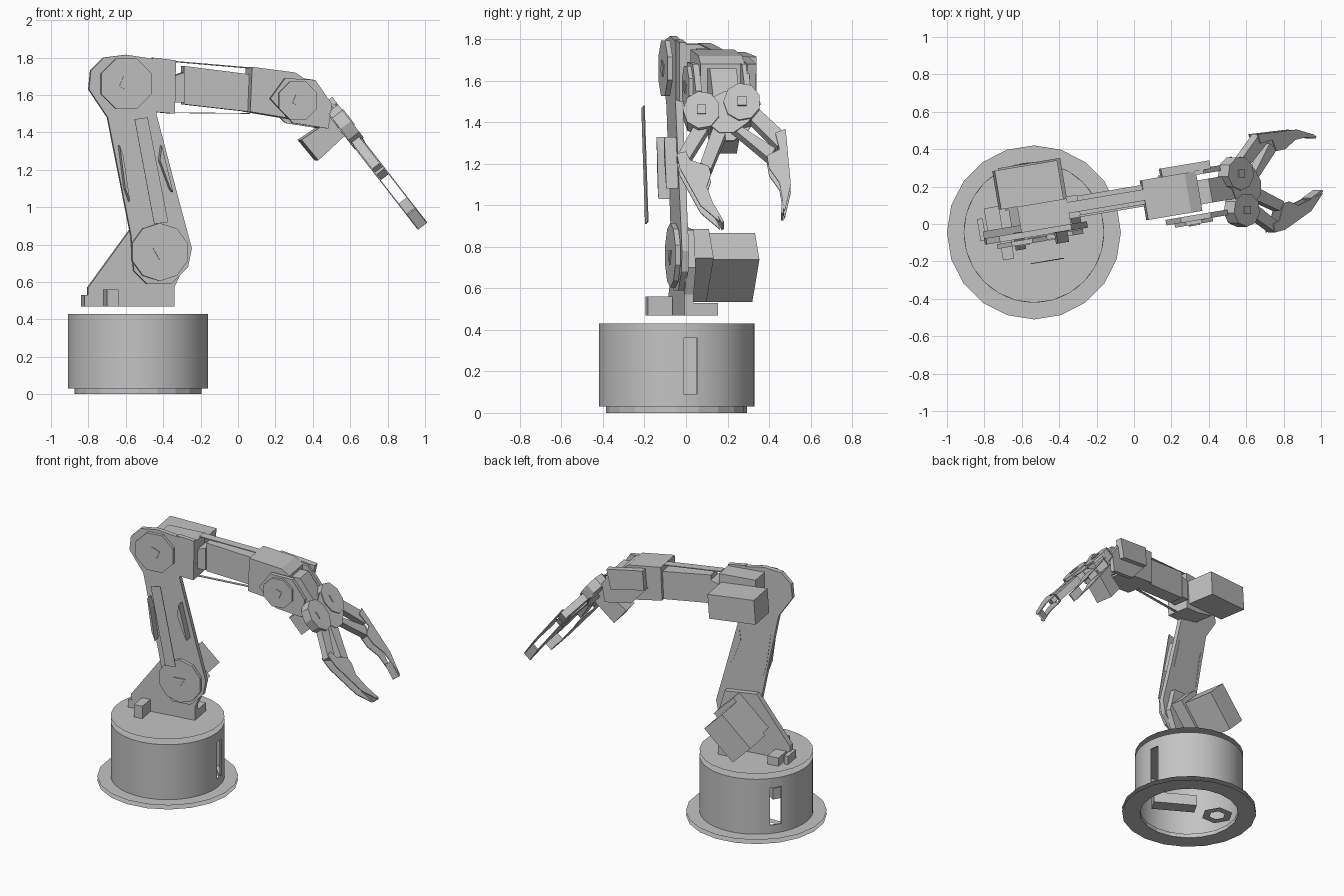
import bpy, bmesh
from math import radians, sin, cos, tau
from mathutils import Vector

cube = bpy.data.objects.get("Cube")
if cube:
    bpy.data.objects.remove(cube)

CX, CY = -0.535, -0.045          # turntable axis
YAW = radians(9.5)               # heading of the arm

grey = bpy.data.materials.new("machine_grey")
grey.use_nodes = True
grey.diffuse_color = (0.55, 0.55, 0.55, 1)
grey.node_tree.nodes["Principled BSDF"].inputs["Base Color"].default_value = (0.55, 0.55, 0.55, 1)


def finish(name, bm, smooth=False):
    bmesh.ops.remove_doubles(bm, verts=bm.verts, dist=1e-5)
    bmesh.ops.recalc_face_normals(bm, faces=bm.faces)
    mesh = bpy.data.meshes.new(name)
    bm.to_mesh(mesh)
    bm.free()
    mesh.materials.append(grey)
    ob = bpy.data.objects.new(name, mesh)
    bpy.context.collection.objects.link(ob)
    if smooth:
        bpy.ops.object.select_all(action='DESELECT')
        ob.select_set(True)
        bpy.context.view_layer.objects.active = ob
        bpy.ops.object.shade_smooth_by_angle(angle=radians(30))


def arm(x, z, v):
    """Side profile point at depth v across the turned arm."""
    u = (x - CX) / cos(YAW)
    return Vector((x - v * sin(YAW), CY + u * sin(YAW) + v * cos(YAW), z))


def grip(y, z, n):
    """Point on the sloping gripper plane, n along its normal."""
    d = (1.455 - z) / 0.79
    return Vector((0.555 + 0.613 * d + 0.79 * n, y, z + 0.613 * n))


def floor(x, y, z):
    return Vector((x, y, z))


def prism(name, pts, d0, d1, place=arm):
    bm = bmesh.new()
    a = [bm.verts.new(place(p, q, d0)) for p, q in pts]
    b = [bm.verts.new(place(p, q, d1)) for p, q in pts]
    bm.faces.new(a)
    bm.faces.new(b[::-1])
    for i in range(len(a)):
        j = (i + 1) % len(a)
        bm.faces.new((a[i], b[i], b[j], a[j]))
    finish(name, bm)


def ngon(p, q, r, n, turn=0.5):
    return [(p + r * cos(tau * (i + turn) / n), q + r * sin(tau * (i + turn) / n)) for i in range(n)]


def slab(p, q, length, width, angle):
    """Rectangle profile turned by an angle in degrees."""
    c, s = cos(radians(angle)), sin(radians(angle))
    h, w = length / 2, width / 2
    return [(p + a * c - b * s, q + a * s + b * c) for a, b in ((-h, -w), (h, -w), (h, w), (-h, w))]


def lathe(name, section, a0=0, a1=360, steps=24, closed=False, smooth=False, centre=(CX, CY)):
    bm = bmesh.new()
    rows = []
    for i in range(steps + 1):
        t = radians(a0 + (a1 - a0) * i / steps)
        rows.append([bm.verts.new((centre[0] + r * cos(t), centre[1] + r * sin(t), z)) for r, z in section])
    count = len(section) if closed else len(section) - 1
    for r, s in zip(rows, rows[1:]):
        for k in range(count):
            m = (k + 1) % len(section)
            bm.faces.new((r[k], s[k], s[m], r[m]))
    bmesh.ops.dissolve_degenerate(bm, dist=1e-6, edges=bm.edges)
    finish(name, bm, smooth)


def cap(name, x, z, r, sides, v, bolt):
    prism(name, ngon(x, z, r, sides), v, v + 0.025)
    prism(name + "_bolt", ngon(x, z, r * 0.3, bolt, 0.25), v - 0.006, v + 0.005)


def wall(z0, z1):
    return [(0.375, z0), (0.375, z1), (0.365, z1), (0.365, z0)]


# Base: open-rimmed flange, slotted drum, turntable sheets
lathe("base_flange", [(0.465, 0.03), (0.34, 0.03), (0.34, 0), (0.465, 0)], steps=20)
lathe("drum_back", wall(0.03, 0.43), 15, 139, 24, True, True)
lathe("drum_front", wall(0.03, 0.43), 151, 365, 40, True, True)
for side, a0, a1 in (("left", 5, 15), ("right", 139, 151)):
    lathe(f"slot_top_{side}", wall(0.36, 0.43), a0, a1, 2, True, True)
    lathe(f"slot_bottom_{side}", wall(0.03, 0.09), a0, a1, 2, True, True)
for i, z in enumerate((0.43, 0.47)):
    lathe(f"turntable_{i}", [(0, z), (0.376, z)])
prism("drum_tray", slab(CX, CY - 0.16, 0.3, 0.1, -30), 0.12, 0.2, floor)
lathe("base_socket", [(0.055, 0.002), (0.11, 0.002)], steps=6, centre=(CX - 0.17, CY + 0.1))

# Shoulder bracket and feet
prism("shoulder_bracket", [(-0.8, 0.47), (-0.34, 0.47), (-0.34, 0.57), (-0.28, 0.7),
                           (-0.33, 0.88), (-0.56, 0.9), (-0.8, 0.57)], 0.005, 0.05)
for side, x in (("right", -0.735), ("left", -0.38)):
    prism(f"bracket_foot_{side}", slab(x, 0.5, 0.08, 0.06, 0), 0.01, 0.17)
prism("foot_block", [(-0.72, 0.47), (-0.66, 0.47), (-0.66, 0.56), (-0.72, 0.56)], -0.12, 0.0)
prism("foot_stop", [(-0.82, 0.47), (-0.79, 0.47), (-0.79, 0.53), (-0.82, 0.53)], 0.0, 0.12)
prism("shoulder_motor_mount", slab(-0.47, 0.71, 0.3, 0.2, 45), 0.05, 0.14)
prism("shoulder_motor", slab(-0.5, 0.7, 0.29, 0.18, 45), 0.14, 0.37)

# Upper arm
prism("upper_arm", [(-0.575, 0.85), (-0.56, 0.66), (-0.49, 0.59), (-0.36, 0.59), (-0.27, 0.68),
                    (-0.25, 0.78), (-0.32, 1.04), (-0.44, 1.5), (-0.44, 1.79), (-0.6, 1.815),
                    (-0.72, 1.8), (-0.79, 1.73), (-0.8, 1.63), (-0.7, 1.48)], -0.022, 0.012)
cap("shoulder_cap", -0.425, 0.76, 0.155, 10, -0.05, 3)
cap("elbow_cap", -0.605, 1.66, 0.145, 8, -0.055, 4)
prism("arm_cover", [(-0.58, 1.47), (-0.51, 1.48), (-0.4, 0.92), (-0.475, 0.91)], -0.165, -0.16)
prism("arm_side_plate_right", [(-0.645, 1.33), (-0.625, 1.27), (-0.59, 1.03), (-0.615, 1.1)], -0.08, 0.015)
prism("arm_side_plate_left", [(-0.43, 1.25), (-0.42, 1.33), (-0.36, 1.08), (-0.375, 1.1)], -0.08, 0.015)

# Elbow and forearm
prism("elbow_bracket", [(-0.6, 1.78), (-0.335, 1.775), (-0.34, 1.5), (-0.45, 1.51), (-0.6, 1.55)], 0.012, 0.15)
prism("elbow_front_plate", [(-0.46, 1.8), (-0.335, 1.785), (-0.34, 1.5), (-0.46, 1.51)], -0.02, 0.012)
prism("elbow_motor", slab(-0.525, 1.64, 0.335, 0.175, -4), 0.15, 0.36)
prism("forearm_collar", [(-0.34, 1.7), (-0.28, 1.72), (-0.28, 1.56), (-0.34, 1.56)], 0.04, 0.16)
prism("forearm", [(-0.28, 1.755), (0.075, 1.71), (0.07, 1.51), (-0.28, 1.55)], 0.05, 0.155)
prism("forearm_top_rail", [(-0.34, 1.783), (0.07, 1.748), (0.07, 1.742), (-0.34, 1.777)], 0.07, 0.13)
prism("forearm_lower_rail", [(-0.34, 1.507), (0.07, 1.503), (0.07, 1.499), (-0.34, 1.503)], 0.04, 0.06)

# Wrist
prism("wrist_box", [(0.07, 1.75), (0.3, 1.72), (0.36, 1.68), (0.36, 1.46), (0.06, 1.51)], -0.035, 0.18)
for side, v in (("front", -0.08), ("back", 0.16)):
    prism(f"wrist_yoke_{side}", [(0.16, 1.58), (0.24, 1.69), (0.4, 1.68), (0.49, 1.55),
                                 (0.47, 1.42), (0.28, 1.45)], v, v + 0.03)
cap("wrist_cap", 0.305, 1.57, 0.11, 8, -0.1, 4)
prism("wrist_motor", [(0.18, 1.72), (0.44, 1.68), (0.41, 1.54), (0.17, 1.58)], 0.18, 0.225)
prism("wrist_neck", [(0.35, 1.66), (0.42, 1.66), (0.56, 1.46), (0.5, 1.38), (0.35, 1.48)], 0.0, 0.13)
prism("gripper_motor", [(0.34, 1.36), (0.49, 1.46), (0.57, 1.38), (0.43, 1.25)], 0.0, 0.13)

# Gripper: paired palm sheets, gear discs, links and curved fingers
palm = [(0.0, 1.46), (0.05, 1.51), (0.13, 1.5), (0.19, 1.53), (0.32, 1.54), (0.36, 1.47),
        (0.3, 1.38), (0.23, 1.33), (0.16, 1.33), (0.1, 1.38), (0.03, 1.38)]
prism("palm", palm, -0.035, -0.029, grip)
prism("palm_cover", palm, 0.029, 0.035, grip)
for side, y, z in (("right", 0.075, 1.435), ("left", 0.27, 1.475)):
    prism(f"gear_{side}", ngon(y, z, 0.09, 9), -0.028, 0.042, grip)
    prism(f"gear_{side}_bolt", ngon(y, z, 0.03, 4), 0.035, 0.048, grip)
links = {
    "outer_link_right": [(0.05, 1.39), (0.11, 1.36), (0.01, 1.2), (-0.045, 1.22)],
    "inner_link_right": [(0.13, 1.36), (0.19, 1.33), (0.12, 1.16), (0.07, 1.19)],
    "outer_link_left": [(0.29, 1.42), (0.34, 1.46), (0.48, 1.33), (0.44, 1.27)],
    "inner_link_left": [(0.22, 1.36), (0.26, 1.37), (0.43, 1.26), (0.4, 1.21)],
}
for name, pts in links.items():
    prism(name, pts, -0.025, 0.025, grip)
fingers = {
    "right": [(-0.045, 1.23), (0.0, 1.24), (0.02, 1.2), (0.11, 1.17), (0.12, 1.13),
              (0.1, 1.07), (0.165, 0.9), (0.07, 0.98), (-0.03, 1.16)],
    "left": [(0.43, 1.33), (0.48, 1.35), (0.505, 1.08), (0.475, 0.95),
             (0.45, 1.09), (0.4, 1.16), (0.39, 1.22), (0.45, 1.25)],
}
for side, pts in fingers.items():
    for layer, n in (("lower", -0.032), ("upper", 0.026)):
        prism(f"finger_{side}_{layer}", pts, n, n + 0.006, grip)
for side, y, z, turn in (("right", 0.155, 0.94, -60), ("left", 0.467, 0.99, -95)):
    prism(f"finger_pad_{side}", slab(y, z, 0.09, 0.012, turn), -0.03, 0.03, grip)
